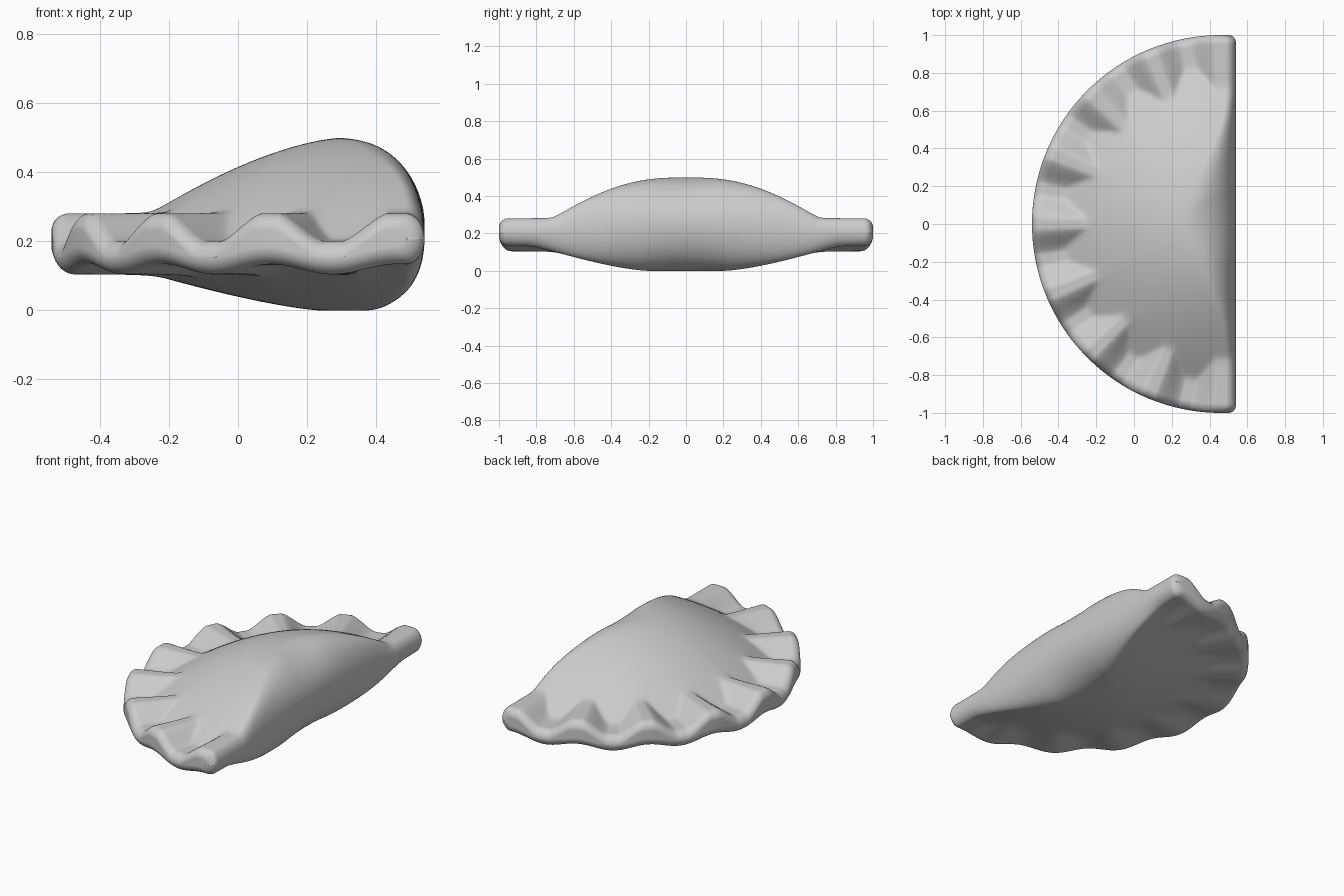
import bpy, bmesh, math

if "Cube" in bpy.data.objects:
    bpy.data.objects.remove(bpy.data.objects["Cube"])

ROWS, COLS = 260, 130
CX, FOLD, EDGE = 0.46, 0.54, 0.05     # arc centre, fold line, rim rounding


def smax(a, b, k=0.015):
    return 0.5 * (a + b + math.sqrt((a - b) ** 2 + k * k))


def quarter(d, r):
    # quarter-round profile: 0 at the border, 1 from distance r inward
    t = min(1, max(0, d / r))
    return math.sqrt(max(0, 1 - (1 - t) ** 2))


def heights(x, y, xb):
    dx = max(0, CX - x)
    rho = math.hypot(dx, y)
    wave = math.cos(16 * math.atan2(y, dx))
    # crimped rim
    rim_t = 0.24 + 0.04 * max(-1, min(1, 1.15 * wave))
    rim_b = 0.12 + 0.015 * wave
    # filled dome and shallow belly
    dome = 0.5 - 0.22 * (max(0, rho - 0.15) / 0.56) ** 1.6
    belly = 0.105 * (max(0, rho - 0.22) / 0.49) ** 1.35
    top = smax(rim_t, dome)
    bot = -smax(-rim_b, -belly)
    # rounded fold along the straight side
    bulge = math.cos(math.pi / 2 * min(1, abs(y) / 0.68)) ** 2
    zc = 0.207 + 0.043 * bulge
    if top > zc:
        top = zc + (top - zc) * quarter(xb - x, 0.055 + 0.21 * bulge)
    if bot < zc:
        bot = zc + (bot - zc) * quarter(xb - x, 0.055 + 0.15 * bulge)
    # rounded outer rim
    loss = EDGE * (1 - quarter(1 - rho, EDGE))
    mid = (top + bot) / 2
    return max(mid, top - loss), min(mid, bot + loss)


bm = bmesh.new()
tops, bots = [], []
for i in range(ROWS + 1):
    y = math.sin(math.pi * (i / ROWS - 0.5))
    xa = CX - math.sqrt(max(0, 1 - y * y))
    t = max(0, (abs(y) - 0.96) / 0.04)
    xb = FOLD - 0.04 * (1 - math.sqrt(max(0, 1 - t * t)))
    rt, rb = [], []
    for j in range(COLS + 1):
        x = xa + (xb - xa) * (1 - math.cos(math.pi * j / COLS)) / 2
        zt, zb = heights(x, y, xb)
        rt.append(bm.verts.new((x, y, zt)))
        rb.append(bm.verts.new((x, y, zb)))
    tops.append(rt)
    bots.append(rb)

# upper and lower skins
for i in range(ROWS):
    for j in range(COLS):
        for g, flip in ((tops, 1), (bots, -1)):
            q = [g[i][j], g[i][j + 1], g[i + 1][j + 1], g[i + 1][j]]
            bm.faces.new(q[::flip])


# side wall joining the skins
def border(g):
    return (g[0][:-1] + [r[-1] for r in g[:-1]]
            + g[-1][:0:-1] + [r[0] for r in g[:0:-1]])


bt, bb = border(tops), border(bots)
n = len(bt)
for k in range(n):
    m = (k + 1) % n
    bm.faces.new((bb[k], bb[m], bt[m], bt[k]))

bmesh.ops.remove_doubles(bm, verts=bm.verts, dist=1e-5)
bmesh.ops.recalc_face_normals(bm, faces=bm.faces)
for f in bm.faces:
    f.smooth = True
me = bpy.data.meshes.new("crimped_pastry")
bm.to_mesh(me)
bm.free()
bpy.context.collection.objects.link(bpy.data.objects.new("crimped_pastry", me))
